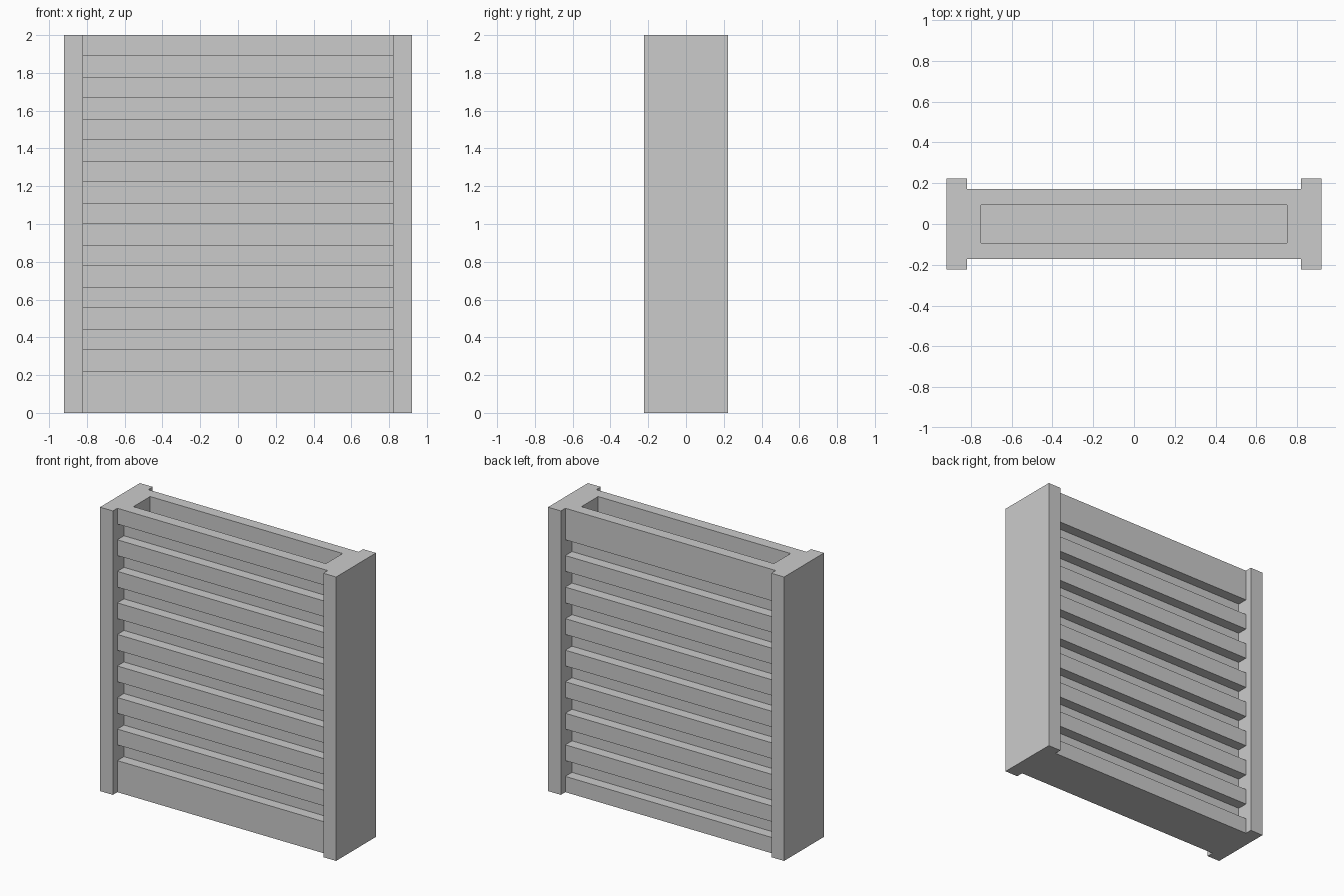
import bpy, bmesh

if "Cube" in bpy.data.objects:
    bpy.data.objects.remove(bpy.data.objects["Cube"])

H = 2.0                 # overall height
PITCH = H / 18          # one slat or one gap
FACE, GROOVE = 0.172, 0.098   # slat face and groove wall, distance from centre
INNER = 0.82            # half length between the posts


def box(name, x0, x1, y0, y1, z0, z1):
    bm = bmesh.new()
    bmesh.ops.create_cube(bm, size=1)
    for v in bm.verts:
        v.co.x = x0 if v.co.x < 0 else x1
        v.co.y = y0 if v.co.y < 0 else y1
        v.co.z = z0 if v.co.z < 0 else z1
    return add(name, bm)


def add(name, bm):
    bmesh.ops.recalc_face_normals(bm, faces=bm.faces)
    me = bpy.data.meshes.new(name)
    bm.to_mesh(me)
    bm.free()
    ob = bpy.data.objects.new(name, me)
    bpy.context.collection.objects.link(ob)
    return ob


def side_outline(sign, first_gap):
    """Bottom-to-top outline of one slatted side with eight grooves."""
    pts = [(sign * FACE, 0)]
    for i in range(8):
        z = (first_gap + 2 * i) * PITCH
        pts += [(sign * FACE, z), (sign * GROOVE, z),
                (sign * GROOVE, z + PITCH), (sign * FACE, z + PITCH)]
    return pts + [(sign * FACE, H)]


# Slatted body: grooves are staggered by one step between front and back
outline = side_outline(-1, 2) + side_outline(1, 1)[::-1]
bm = bmesh.new()
face = bm.faces.new([bm.verts.new((-INNER, y, z)) for y, z in outline])
ext = bmesh.ops.extrude_face_region(bm, geom=[face])
bmesh.ops.translate(bm, vec=(2 * INNER, 0, 0),
                    verts=[g for g in ext["geom"] if isinstance(g, bmesh.types.BMVert)])
body = add("slatted_body", bm)

# Pocket open at the top
cutter = box("pocket_cutter", -0.75, 0.75, -0.093, 0.093, PITCH, H + 0.1)
cutter.hide_render = True
cutter.hide_viewport = True
cutter.display_type = 'WIRE'
mod = body.modifiers.new("pocket", 'BOOLEAN')
mod.operation = 'DIFFERENCE'
mod.solver = 'EXACT'
mod.object = cutter

# End posts
post = box("end_posts", INNER, 0.92, -0.222, 0.222, 0, H)
mirror = post.modifiers.new("mirror", 'MIRROR')
mirror.use_axis[0] = True
